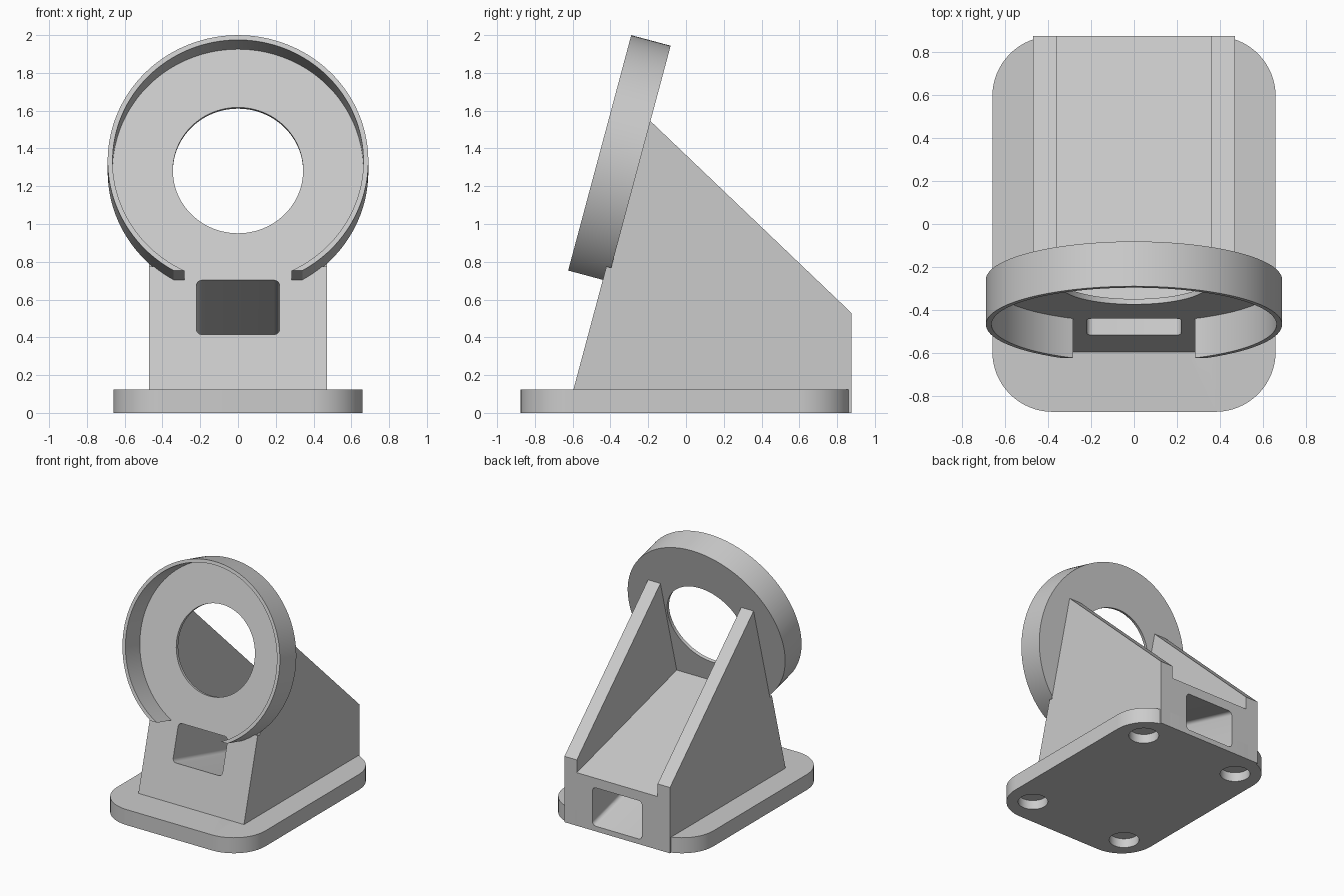
import bpy, bmesh
from math import sin, cos, pi, asin, tan, radians
from mathutils import Matrix

if "Cube" in bpy.data.objects:
    bpy.data.objects.remove(bpy.data.objects["Cube"])

grey = bpy.data.materials.new("light_grey")
grey.use_nodes = True
COLOUR = (0.6, 0.6, 0.6, 1)
grey.diffuse_color = COLOUR
grey.node_tree.nodes["Principled BSDF"].inputs["Base Color"].default_value = COLOUR

TILT = radians(15)
# Tilted frame: x across, y up the face, z out of the face
FACE = Matrix.Translation((0, -0.285, 1.284)) @ Matrix.Rotation(pi / 2 - TILT, 4, 'X')
# Side frame: polygon (y, z) extruded along x
SIDE = Matrix(((0, 0, 1, 0), (1, 0, 0, 0), (0, 1, 0, 0), (0, 0, 0, 1)))


def prism(name, points, low, high, frame=Matrix()):
    """Extrude a 2D outline from low to high in the given frame."""
    bm = bmesh.new()
    face = bm.faces.new([bm.verts.new((a, b, low)) for a, b in points])
    top = bmesh.ops.extrude_face_region(bm, geom=[face])["geom"]
    bmesh.ops.translate(bm, vec=(0, 0, high - low),
                        verts=[v for v in top if isinstance(v, bmesh.types.BMVert)])
    bm.transform(frame)
    bmesh.ops.recalc_face_normals(bm, faces=bm.faces)
    mesh = bpy.data.meshes.new(name)
    bm.to_mesh(mesh)
    bm.free()
    mesh.materials.append(grey)
    obj = bpy.data.objects.new(name, mesh)
    bpy.context.collection.objects.link(obj)
    return obj


def arc(radius, start, end, steps, cx=0, cy=0):
    return [(cx + radius * cos(start + (end - start) * i / steps),
             cy + radius * sin(start + (end - start) * i / steps)) for i in range(steps + 1)]


def circle(radius, steps=96, cx=0, cy=0):
    return arc(radius, 0, 2 * pi, steps, cx, cy)[:-1]


def rounded_rect(w, h, r, steps, cy=0):
    """Outline with half sizes w and h and corner radius r."""
    pts = []
    for i, (sx, sy) in enumerate(((1, 1), (-1, 1), (-1, -1), (1, -1))):
        pts += arc(r, i * pi / 2, (i + 1) * pi / 2, steps, sx * (w - r), cy + sy * (h - r))
    return pts


def select(obj):
    bpy.ops.object.select_all(action='DESELECT')
    obj.select_set(True)
    bpy.context.view_layer.objects.active = obj


def cut(obj, cutters):
    select(obj)
    for cutter in cutters:
        mod = obj.modifiers.new("cut", 'BOOLEAN')
        mod.operation, mod.solver, mod.object = 'DIFFERENCE', 'EXACT', cutter
        bpy.ops.object.modifier_apply(modifier=mod.name)


def face_point(v, n):
    p = FACE @ Matrix.Translation((0, v, n)).translation
    return p.y, p.z


BACK = 0.875        # rear end of the model
FLOOR = -0.527      # level of the sloping floor, in the tilted frame
PLATE = -0.026      # back of the round plate
R = 0.69            # ring radius
slope = tan(TILT)

# Base plate with rounded corners
base = prism("base_plate", rounded_rect(0.66, BACK, 0.28, 16), 0, 0.125)

# Sloping block between the side walls
fy, fz = face_point(FLOOR, 0)
floor_back = fz - slope * (BACK - fy)
body = prism("sloping_block", [(fy - slope * fz, 0), (fy, fz), (BACK, floor_back), (BACK, 0)],
             -0.47, 0.47, SIDE)

# Triangular side walls, sunk a little into the block
walls = []
for side, x in (("left", 0.36), ("right", -0.47)):
    walls.append(prism(side + "_wall", [face_point(FLOOR - 0.03, PLATE), face_point(0.277, PLATE),
                       (BACK, 0.53), (BACK, floor_back - 0.03)], x, x + 0.11, SIDE))

# Round cup with a flat, open bottom
start = asin(-0.6 / R)
cup = prism("ring_cup", arc(R, start, pi - start, 112), PLATE, 0.19, FACE)

# Cutters
recess = prism("recess_cutter", circle(0.664, 128), 0, 0.4, FACE)
bore = prism("bore_cutter", circle(0.345), -0.2, 0.2, FACE)
tunnel = prism("tunnel_cutter", rounded_rect(0.22, 0.149, 0.03, 6, -0.751), -1.9, 0.3, FACE)
sockets = [prism("socket_cutter", circle(0.112, 40, x, y), -0.1, 0.075)
           for x in (-0.445, 0.445) for y in (-0.645, 0.645)]

cut(cup, [recess, bore])
cut(base, [tunnel] + sockets)
cut(body, [tunnel] + sockets)
for cutter in [recess, bore, tunnel] + sockets:
    bpy.data.objects.remove(cutter)

for obj in [base, body, cup] + walls:
    select(obj)
    bpy.ops.object.shade_smooth_by_angle(angle=radians(30))
